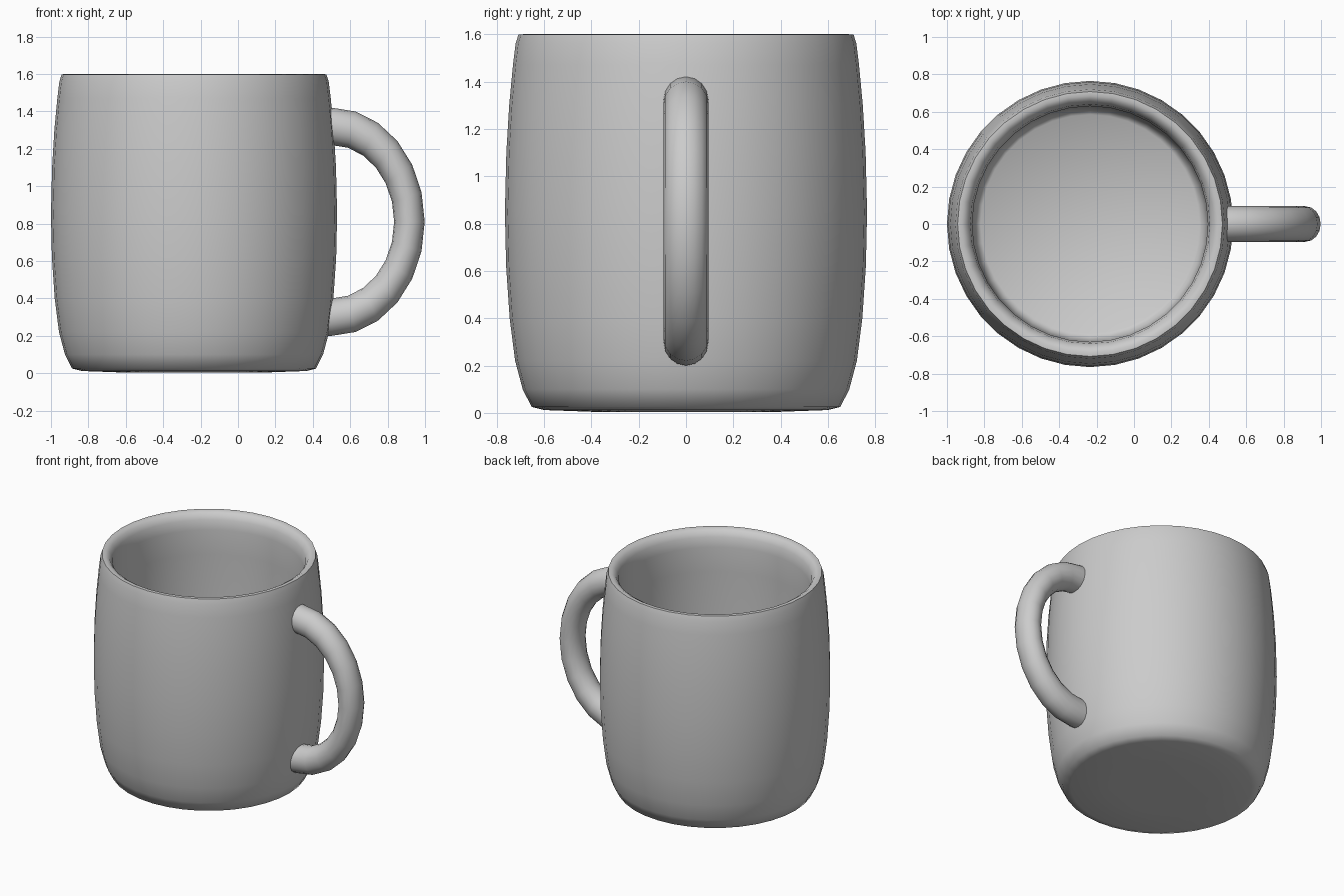
import bpy, bmesh, math
from mathutils import Vector

if "Cube" in bpy.data.objects:
    bpy.data.objects.remove(bpy.data.objects["Cube"])

CX = -0.235          # axis of the cup body
SEGS = 36


def make_object(name, bm, angle):
    bmesh.ops.recalc_face_normals(bm, faces=bm.faces)
    mesh = bpy.data.meshes.new(name)
    bm.to_mesh(mesh)
    bm.free()
    obj = bpy.data.objects.new(name, mesh)
    bpy.context.collection.objects.link(obj)
    bpy.ops.object.select_all(action='DESELECT')
    obj.select_set(True)
    bpy.context.view_layer.objects.active = obj
    bpy.ops.object.shade_smooth_by_angle(angle=math.radians(angle))
    return obj


def skin(bm, rings):
    # Join successive vertex rings with quads
    for a, b in zip(rings, rings[1:]):
        n = len(a)
        for i in range(n):
            j = (i + 1) % n
            bm.faces.new((a[i], a[j], b[j], b[i]))


# Cup body: outside wall, rounded lip, inside wall, floor
profile = [
    (0.35, 0.003), (0.60, 0.012), (0.652, 0.025), (0.69, 0.10), (0.722, 0.22),
    (0.745, 0.40), (0.76, 0.62), (0.765, 0.85), (0.759, 1.10), (0.747, 1.30),
    (0.731, 1.47), (0.72, 1.56), (0.708, 1.598), (0.685, 1.60), (0.66, 1.585),
    (0.64, 1.55), (0.63, 1.48), (0.637, 1.30), (0.645, 0.85), (0.64, 0.45),
    (0.625, 0.20), (0.61, 0.12), (0.585, 0.10),
]
bm = bmesh.new()
rings = []
for r, z in profile:
    rings.append([bm.verts.new((CX + r * math.cos(2 * math.pi * i / SEGS),
                                r * math.sin(2 * math.pi * i / SEGS), z))
                  for i in range(SEGS)])
skin(bm, rings)
bm.faces.new(rings[0])
bm.faces.new(rings[-1])
make_object("cup_body", bm, 50)

# Handle: half ring squashed in x, with short ends sunk into the wall
bm = bmesh.new()
HX, HZ, R, T = 0.50, 0.81, 0.51, 0.10
SX, SY, STEPS, SIDES = 0.98 / 1.2, 0.95, 12, 16


def handle_ring(a, shift):
    out = Vector((math.cos(a), 0, math.sin(a)))
    ring = []
    for k in range(SIDES):
        t = 2 * math.pi * k / SIDES
        p = out * (R + T * math.cos(t))
        ring.append(bm.verts.new((HX + SX * p.x + shift, SY * T * math.sin(t), HZ + p.z)))
    return ring


angles = [-math.pi / 2 + math.pi * i / STEPS for i in range(STEPS + 1)]
rings = [handle_ring(angles[0], -0.05)]
rings += [handle_ring(a, 0) for a in angles]
rings.append(handle_ring(angles[-1], -0.05))
skin(bm, rings)
bm.faces.new(rings[0])
bm.faces.new(rings[-1])
make_object("handle", bm, 50)
